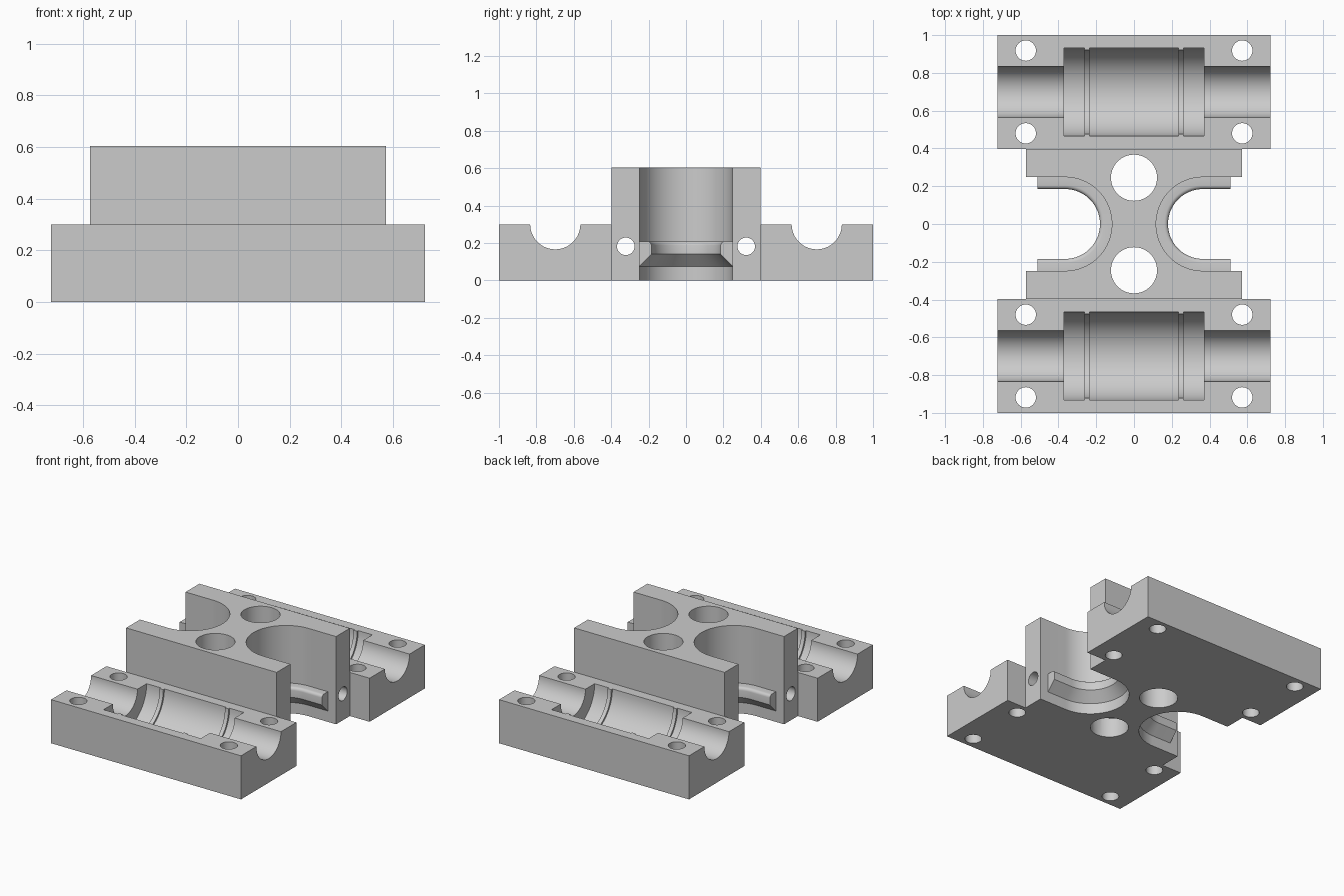
import bpy, bmesh
from math import cos, sin, pi, radians
from mathutils import Matrix, Vector

if "Cube" in bpy.data.objects:
    bpy.data.objects.remove(bpy.data.objects["Cube"])

grey = bpy.data.materials.new("machined grey")
grey.use_nodes = True
colour = (0.6, 0.6, 0.6, 1)
grey.diffuse_color = colour
grey.node_tree.nodes["Principled BSDF"].inputs["Base Color"].default_value = colour

LENGTH_X, CORE_X, CORE_Y = 0.723, 0.573, 0.398
CLAMP_Z, CORE_Z = 0.3, 0.604
Z_TO_X = Matrix.Rotation(pi / 2, 4, 'Y')


def finish(bm, name):
    bmesh.ops.remove_doubles(bm, verts=bm.verts, dist=1e-5)
    bmesh.ops.recalc_face_normals(bm, faces=bm.faces)
    mesh = bpy.data.meshes.new(name)
    bm.to_mesh(mesh)
    bm.free()
    mesh.materials.append(grey)
    obj = bpy.data.objects.new(name, mesh)
    bpy.context.collection.objects.link(obj)
    return obj


def stack(name, rings, matrix=Matrix()):
    """Closed solid bridged through a stack of equal-sized rings."""
    bm = bmesh.new()
    loops = [[bm.verts.new(matrix @ Vector(p)) for p in ring] for ring in rings]
    for low, high in zip(loops, loops[1:]):
        for i in range(len(low)):
            bm.faces.new((low[i - 1], low[i], high[i], high[i - 1]))
    bm.faces.new(loops[0])
    bm.faces.new(loops[-1])
    return finish(bm, name)


def lathe(name, profile, matrix, sides=64):
    return stack(name, [[(r * cos(2 * pi * i / sides), r * sin(2 * pi * i / sides), h)
                         for i in range(sides)] for h, r in profile], matrix)


def slot_ring(z, r, side):
    """U outline whose lip stops short of the open end."""
    cx, wide, lip_end = 0.365, 0.248, 0.51
    pts = [(0.8, wide), (lip_end, wide), (lip_end, r)]
    pts += [(cx - r * sin(a), r * cos(a)) for a in (pi * i / 40 for i in range(41))]
    pts += [(lip_end, -r), (lip_end, -wide), (0.8, -wide)]
    return [(side * x, y, z) for x, y in pts]


# Body: two clamp blocks with a taller core between them
bm = bmesh.new()
corners = {(sx, y): bm.verts.new((sx * x, y, 0)) for sx in (-1, 1)
           for y, x in ((-1, LENGTH_X), (1, LENGTH_X))}
for sx in (-1, 1):
    for sy in (-1, 1):
        corners[sx, sy, "out"] = bm.verts.new((sx * LENGTH_X, sy * CORE_Y, 0))
        corners[sx, sy, "in"] = bm.verts.new((sx * CORE_X, sy * CORE_Y, 0))
for sy in (-1, 1):
    bm.faces.new((corners[-1, sy], corners[1, sy], corners[1, sy, "out"],
                  corners[1, sy, "in"], corners[-1, sy, "in"], corners[-1, sy, "out"]))
bm.faces.new((corners[-1, -1, "in"], corners[1, -1, "in"],
              corners[1, 1, "in"], corners[-1, 1, "in"]))
# Solid plan to clamp height, then raise the core
bmesh.ops.recalc_face_normals(bm, faces=bm.faces)
base = bm.faces[:]
copy = bmesh.ops.extrude_face_region(bm, geom=base, use_keep_orig=True)["geom"]
tops = [g for g in copy if isinstance(g, bmesh.types.BMFace)]
bmesh.ops.translate(bm, vec=(0, 0, CLAMP_Z), verts=list({v for f in tops for v in f.verts}))
core_top = [f for f in tops if abs(f.calc_center_median().y) < 0.1]
raised = bmesh.ops.extrude_face_region(bm, geom=core_top)["geom"]
bmesh.ops.translate(bm, vec=(0, 0, CORE_Z - CLAMP_Z),
                    verts=[g for g in raised if isinstance(g, bmesh.types.BMVert)])
bmesh.ops.recalc_face_normals(bm, faces=bm.faces)
bmesh.ops.dissolve_limit(bm, angle_limit=radians(1), verts=bm.verts, edges=bm.edges)
body = finish(bm, "bearing_carriage")

cutters = []

# Stepped rod and bushing bores with two retaining ribs
half = [(0.8, 0.134), (0.37, 0.134), (0.37, 0.234), (0.262, 0.234),
        (0.262, 0.222), (0.235, 0.222), (0.235, 0.234)]
bore = [(-h, r) for h, r in half] + half[::-1]
for sy in (-1, 1):
    cutters.append(lathe("bushing_bore", bore,
                         Matrix.Translation((0, sy * 0.699, CLAMP_Z)) @ Z_TO_X))
    # Cross holes along the core, and the vertical core holes
    cutters.append(lathe("cross_hole", [(-1, 0.047), (1, 0.047)],
                         Matrix.Translation((0, sy * 0.322, 0.182)) @ Z_TO_X, 32))
    cutters.append(lathe("core_hole", [(-0.2, 0.122), (0.8, 0.122)],
                         Matrix.Translation((0, sy * 0.245, 0))))
    # Screw holes at the clamp corners
    for sx in (-1, 1):
        for y in (0.48, 0.918):
            cutters.append(lathe("screw_hole", [(-0.2, 0.054), (0.8, 0.054)],
                                 Matrix.Translation((sx * CORE_X, sy * y, 0)), 32))

# Open U slots with a chamfered, rounded lip
fillet = [(0.188 + 0.02 * sin(a), 0.205 - 0.02 * cos(a))
          for a in (pi / 8 * i for i in range(5))]
levels = [(-0.1, 0.248), (0.075, 0.248), (0.14, 0.185)] + fillet + [(0.208, 0.248), (0.8, 0.248)]
for side in (-1, 1):
    cutters.append(stack("slot_cutter", [slot_ring(z, r, side) for z, r in levels]))

# Cut everything out of the body
bpy.context.view_layer.objects.active = body
for cutter in cutters:
    cutter.hide_render = True
    mod = body.modifiers.new(cutter.name, 'BOOLEAN')
    mod.operation = 'DIFFERENCE'
    mod.solver = 'EXACT'
    mod.object = cutter
    bpy.ops.object.modifier_apply(modifier=mod.name)
    bpy.data.objects.remove(cutter)

bpy.ops.object.select_all(action='DESELECT')
body.select_set(True)
bpy.ops.object.shade_smooth_by_angle(angle=radians(30))
